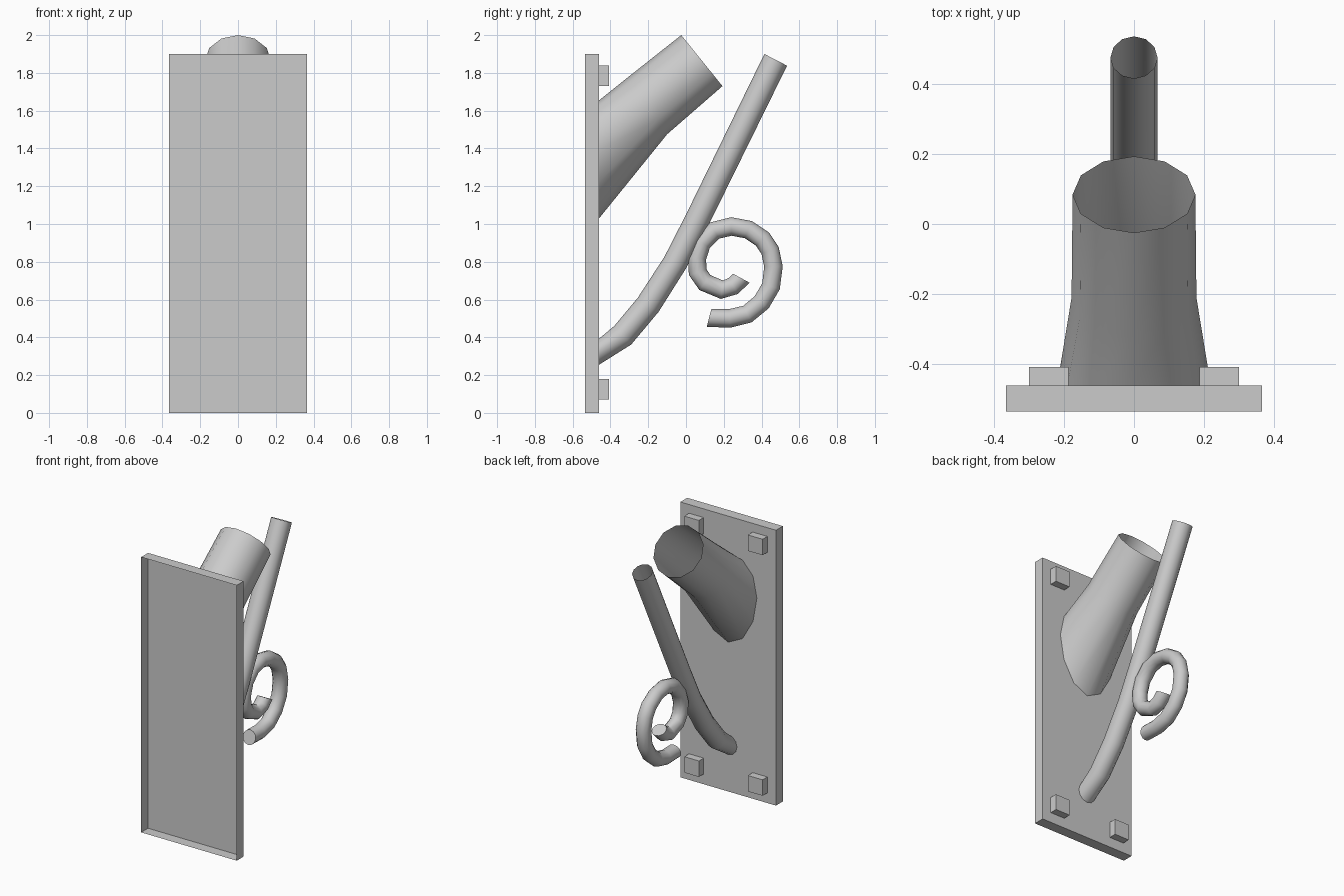
import bpy, bmesh, math
from mathutils import Vector

if "Cube" in bpy.data.objects:
    bpy.data.objects.remove(bpy.data.objects["Cube"])

SIDES = 12
BACK = -0.46

grey = bpy.data.materials.new("plain grey")
grey.use_nodes = True
grey.diffuse_color = (0.6, 0.6, 0.6, 1)
grey.node_tree.nodes["Principled BSDF"].inputs["Base Color"].default_value = grey.diffuse_color


def finish(name, bm, smooth=False):
    mesh = bpy.data.meshes.new(name)
    bm.to_mesh(mesh)
    bm.free()
    mesh.materials.append(grey)
    obj = bpy.data.objects.new(name, mesh)
    bpy.context.collection.objects.link(obj)
    if smooth:
        bpy.ops.object.select_all(action="DESELECT")
        obj.select_set(True)
        bpy.context.view_layer.objects.active = obj
        bpy.ops.object.shade_smooth_by_angle(angle=math.radians(40))


def ring_points(upper, lower, rx, lift=0):
    """Ellipse spanning two (y, z) points, with half width rx."""
    a, b = Vector((0, *upper)), Vector((0, *lower))
    points = []
    for i in range(SIDES):
        t = math.tau * i / SIDES
        p = (a + b) / 2 + (a - b) / 2 * math.cos(t)
        p += Vector((rx * math.sin(t), 0, lift * math.sin(t) ** 2))
        points.append(p)
    return points


def loft(name, rings, capped=False):
    bm = bmesh.new()
    loops = [[bm.verts.new(p) for p in ring] for ring in rings]
    for a, b in zip(loops, loops[1:]):
        for i in range(SIDES):
            j = (i + 1) % SIDES
            bm.faces.new((a[i], b[i], b[j], a[j]))
    if capped:
        bm.faces.new(loops[0])
        bm.faces.new(loops[-1][::-1])
    bmesh.ops.recalc_face_normals(bm, faces=bm.faces)
    finish(name, bm, True)


def box(name, low, high, open_front=False):
    bm = bmesh.new()
    bmesh.ops.create_cube(bm, size=1)
    low, high = Vector(low), Vector(high)
    for v in bm.verts:
        v.co = (low + high) / 2 + v.co * (high - low)
    if open_front:
        front = [f for f in bm.faces if f.normal.y < -0.9]
        bmesh.ops.delete(bm, geom=front, context="FACES_ONLY")
    finish(name, bm)


# Wall plate: a shallow shell, open at the front
box("wall_plate", (-0.365, -0.535, 0), (0.365, BACK, 1.9), True)

# Four square bolt heads
for side, x in (("right", -0.243), ("left", 0.243)):
    for level, z in (("lower", 0.125), ("upper", 1.785)):
        box(f"{level}_{side}_bolt", (x - 0.056, BACK, z - 0.055),
            (x + 0.056, -0.408, z + 0.055))

# Flared open tube leaning back from the plate
loft("flared_tube", [
    ring_points((BACK, 1.655), (BACK, 1.03), 0.219, 0.05),
    ring_points((-0.32, 1.767), (-0.10, 1.475), 0.178),
    ring_points((-0.025, 2.0), (0.193, 1.73), 0.175),
])

# Bent rod rising behind the plate
loft("bent_rod", [ring_points(a, b, 0.067) for a, b in (
    ((BACK, 0.393), (BACK, 0.255)),
    ((-0.38, 0.46), (-0.29, 0.362)),
    ((-0.255, 0.61), (-0.145, 0.535)),
    ((-0.115, 0.825), (0.0, 0.765)),
    ((0.0, 1.05), (0.12, 0.995)),
    ((0.415, 1.9), (0.535, 1.838)),
)])

# Spiral scroll resting on the rod
path = [Vector(p) for p in (
    (0.122, 0.503), (0.23, 0.5), (0.325, 0.523), (0.4, 0.585), (0.45, 0.67),
    (0.463, 0.775), (0.445, 0.86), (0.405, 0.92), (0.33, 0.97), (0.24, 0.987),
    (0.15, 0.965), (0.085, 0.9), (0.058, 0.82), (0.062, 0.745), (0.1, 0.69),
    (0.19, 0.652), (0.25, 0.672), (0.293, 0.713))]
last = len(path) - 1
# Both ends are cut at a slant
end_cuts = {0: Vector((0.25, 0.97)), last: Vector((-0.88, 0.48))}
scroll_rings = []
for i, p in enumerate(path):
    along = path[min(i + 1, last)] - path[max(i - 1, 0)]
    normal = end_cuts.get(i, Vector((-along.y, along.x)).normalized())
    scroll_rings.append(ring_points(p + normal * 0.049, p - normal * 0.049, 0.049))
loft("spiral_scroll", scroll_rings, True)
